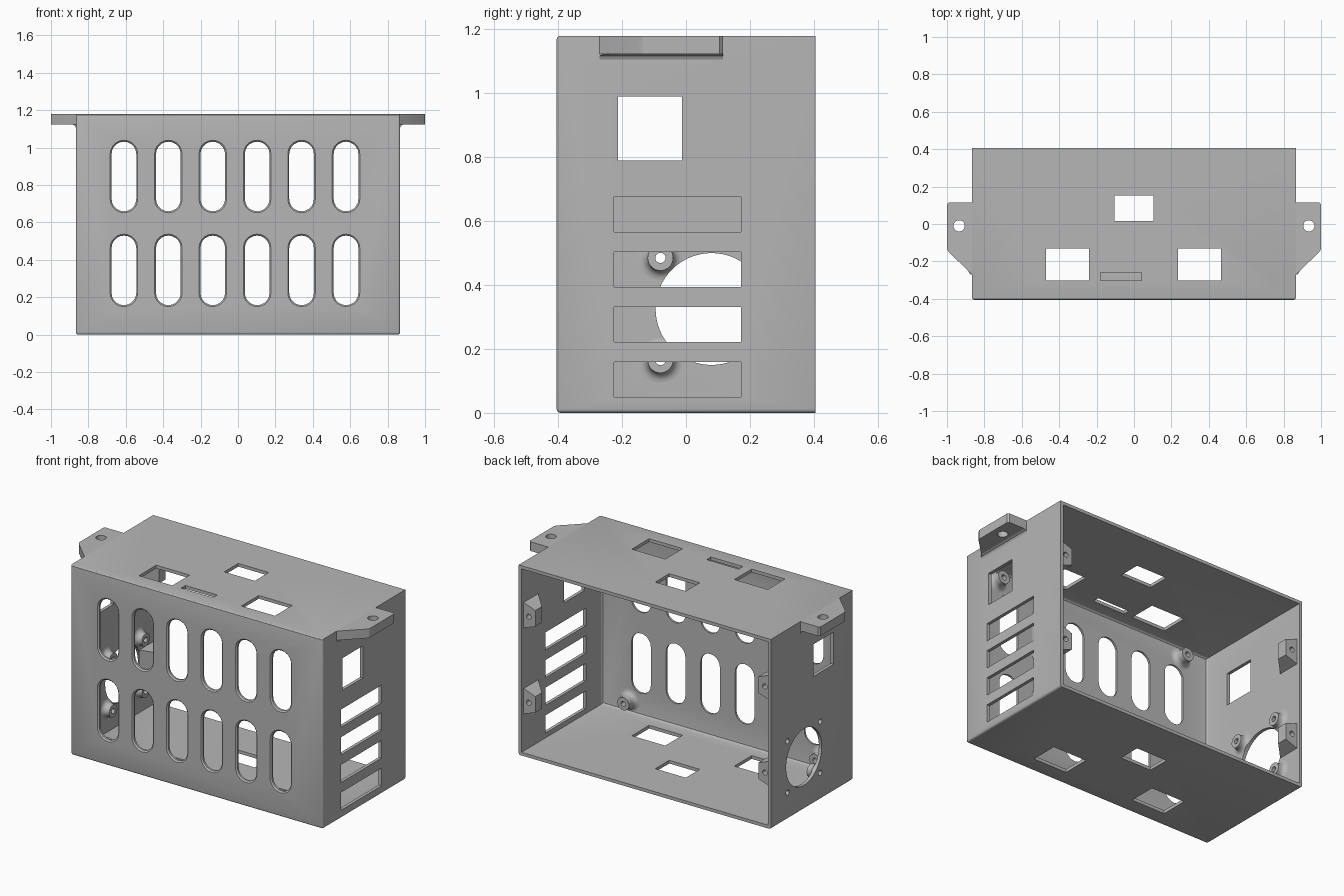
import bpy
import bmesh
from math import sin, cos, pi, radians
from mathutils import Vector

if "Cube" in bpy.data.objects:
    bpy.data.objects.remove(bpy.data.objects["Cube"])

# Case dimensions
W, D, H, T = 0.867, 0.405, 1.18, 0.02

grey = bpy.data.materials.new("matte grey")
grey.use_nodes = True
grey.diffuse_color = (0.47, 0.47, 0.47, 1)
grey.node_tree.nodes["Principled BSDF"].inputs["Base Color"].default_value = grey.diffuse_color


def finish(bm, name):
    bmesh.ops.recalc_face_normals(bm, faces=bm.faces)
    mesh = bpy.data.meshes.new(name)
    bm.to_mesh(mesh)
    bm.free()
    mesh.materials.append(grey)
    ob = bpy.data.objects.new(name, mesh)
    bpy.context.collection.objects.link(ob)
    return ob


def loft(bm, rings, closed=False):
    """Skin a list of equal point rings; cap the ends or close into a loop."""
    vs = [[bm.verts.new(p) for p in r] for r in rings]
    n = len(vs[0])
    pairs = list(zip(vs, vs[1:])) + ([(vs[-1], vs[0])] if closed else [])
    for a, b in pairs:
        for i in range(n):
            j = (i + 1) % n
            bm.faces.new((a[i], a[j], b[j], b[i]))
    if not closed:
        bm.faces.new(vs[0])
        bm.faces.new(vs[-1])


def box(bm, x, y, z):
    loft(bm, [[(x[0], y[0], k), (x[1], y[0], k), (x[1], y[1], k), (x[0], y[1], k)] for k in z])


def circle(centre, axis, r, n=32):
    """Circle of points around an axis."""
    q = Vector(axis).to_track_quat('Z', 'Y')
    return [Vector(centre) + q @ Vector((r * cos(2 * pi * i / n), r * sin(2 * pi * i / n), 0))
            for i in range(n)]


def rod(bm, start, axis, r, length, n=32):
    end = Vector(start) + Vector(axis) * length
    loft(bm, [circle(start, axis, r, n), circle(end, axis, r, n)])


def cut(ob, cutter, keep=False):
    """Apply a boolean difference."""
    mod = ob.modifiers.new("cut", 'BOOLEAN')
    mod.operation, mod.solver, mod.object = 'DIFFERENCE', 'EXACT', cutter
    bpy.context.view_layer.update()
    dg = bpy.context.evaluated_depsgraph_get()
    mesh = bpy.data.meshes.new_from_object(ob.evaluated_get(dg))
    ob.modifiers.clear()
    ob.data = mesh
    if not keep:
        bpy.data.objects.remove(cutter)


def smooth(ob):
    bpy.ops.object.select_all(action='DESELECT')
    ob.select_set(True)
    bpy.context.view_layer.objects.active = ob
    bpy.ops.object.shade_smooth_by_angle(angle=radians(30))


def bevel_where(bm, rule, size):
    edges = [e for e in bm.edges if rule(*(v.co for v in e.verts))]
    bmesh.ops.bevel(bm, geom=edges, offset=size, segments=3, profile=0.5, affect='EDGES')


# Outer shell with rounded front rim and bottom edges
bm = bmesh.new()
box(bm, (-W, W), (-D, D), (0, H))
bevel_where(bm, lambda a, b: (a.y < 0 and b.y < 0) or (a.z < .1 and b.z < .1 and a.x * b.x > 0), 0.012)
case = finish(bm, "case")

# Hollow interior, open at the back
bm = bmesh.new()
box(bm, (T - W, W - T), (T - D, D + 0.1), (T, H - T))
bevel_where(bm, lambda a, b: a.y < 0 and b.y < 0, 0.02)
cut(case, finish(bm, "cavity_cutter"))

# All wall openings
FAN_Y, FAN_Z, FAN_STEP = 0.08, 0.325, 0.16
fan_screws = [(FAN_Y + sy * FAN_STEP, FAN_Z + sz * FAN_STEP) for sy in (-1, 1) for sz in (-1, 1)]
bm = bmesh.new()


def stadium(x, y, z0, z1, r, n=10):
    top = [(x + r * cos(pi * i / n), y, z1 + r * sin(pi * i / n)) for i in range(n + 1)]
    low = [(x - r * cos(pi * i / n), y, z0 - r * sin(pi * i / n)) for i in range(n + 1)]
    return top + low


# Front vents with chamfered rims
for i in range(6):
    for z in (0.343, 0.845):
        x, half = -0.61 + i * 0.2375, 0.12
        loft(bm, [stadium(x, y, z - half, z + half, r)
                  for y, r in ((-D - 0.01, 0.084), (-D + 0.008, 0.066), (-D + 0.06, 0.066))])

# Top and bottom windows, plus the narrow top slit
for z in ((-0.03, 0.04), (H - 0.04, H + 0.03)):
    box(bm, (-0.105, 0.105), (0.015, 0.152), z)
    for x in (-0.355, 0.35):
        box(bm, (x - 0.115, x + 0.115), (-0.302, -0.132), z)
box(bm, (-0.18, 0.04), (-0.302, -0.26), (H - 0.04, H + 0.03))

# Side windows and side vents
for s in (-1, 1):
    box(bm, sorted((s * (W - 0.04), s * (W + 0.03))), (-0.212, -0.012), (0.79, 0.99))
for i in range(4):
    z = 0.05 + i * 0.172
    box(bm, (W - 0.04, W + 0.03), (-0.225, 0.172), (z, z + 0.11))

# Fan screw holes
for y, z in fan_screws:
    rod(bm, (-W - 0.03, y, z), (1, 0, 0), 0.016, 0.08, 20)
cut(case, finish(bm, "opening_cutter"))


# Screw bosses with a concave flared foot
def boss(name, base, axis, height):
    r, f = 0.04, 0.03
    prof = [(r + f, -0.004)]
    prof += [(r + f - f * sin(pi / 2 * i / 6), f - f * cos(pi / 2 * i / 6)) for i in range(7)]
    prof += [(r, height), (0.016, height), (0.016, -0.004)]
    bm = bmesh.new()
    loft(bm, [circle(Vector(base) + Vector(axis) * h, axis, rad) for rad, h in prof], closed=True)
    return finish(bm, name)


for x in (-0.66, 0.66):
    for z in (0.092, H - 0.088):
        smooth(boss("front_boss", (x, T - D, z), (0, 1, 0), 0.06))
fan_bosses = [boss("fan_boss", (T - W, y, z), (1, 0, 0), 0.045) for y, z in fan_screws]

# Round fan opening trims the wall and the boss feet
bm = bmesh.new()
rod(bm, (-W - 0.05, FAN_Y, FAN_Z), (1, 0, 0), 0.175, 0.2, 64)
fan_cutter = finish(bm, "fan_cutter")
for ob in [case] + fan_bosses:
    cut(ob, fan_cutter, keep=True)
    smooth(ob)
bpy.data.objects.remove(fan_cutter)

for s, side in ((1, "left"), (-1, "right")):
    # Mounting ear with screw hole
    bm = bmesh.new()
    outline = [(W, -0.27), (0.99, -0.15), (1, -0.135), (1, 0.105), (0.99, 0.115), (W, 0.115)]
    loft(bm, [[(s * x, y, z) for x, y in outline] for z in (H - 0.057, H)])
    ear = finish(bm, side + "_mounting_ear")
    bm = bmesh.new()
    rod(bm, (s * 0.935, -0.01, H - 0.1), (0, 0, 1), 0.03, 0.2)
    cut(ear, finish(bm, "ear_cutter"))
    smooth(ear)

    # Small fillet under the ear
    bm = bmesh.new()
    z = H - 0.057
    loft(bm, [[(s * W, y0, z - 0.018), (s * (W + 0.006), y0, z - 0.006), (s * (W + 0.018), y1, z),
               (s * W, y1, z)] for y0, y1 in ((-0.27, -0.255), (0.115, 0.115))])
    smooth(finish(bm, side + "_ear_fillet"))

    # Tapered lid screw blocks at the open back
    for z in (0.33, 0.865):
        bm = bmesh.new()
        back = D - T
        loft(bm, [[(s * x, y, z - h), (s * x, back, z - h), (s * x, back, z + h), (s * x, y, z + h)]
                  for x, y, h in ((W - T + 0.002, 0.24, 0.08), (W - T - 0.08, 0.32, 0.05))])
        block = finish(bm, side + "_lid_block")
        bm = bmesh.new()
        rod(bm, (s * (W - T - 0.035), back - 0.055, z), (0, 1, 0), 0.016, 0.1, 20)
        cut(block, finish(bm, "block_cutter"))
        smooth(block)
